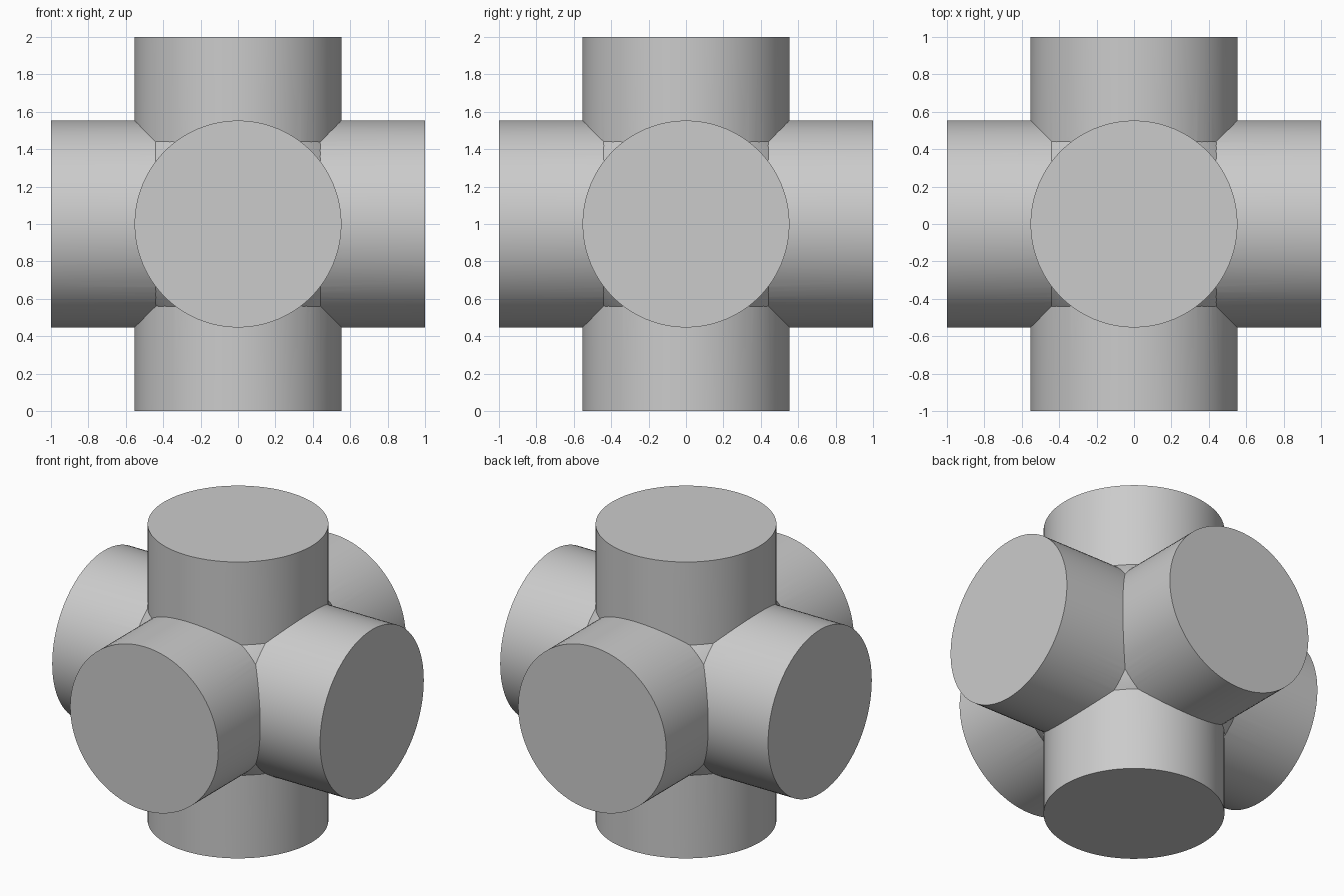
import bpy
import math

cube = bpy.data.objects.get("Cube")
if cube:
    bpy.data.objects.remove(cube, do_unlink=True)

RADIUS = 0.553
CORE_RADIUS = 0.707
CENTRE = (0, 0, 1)

grey = bpy.data.materials.new("plain grey")
grey.use_nodes = True
colour = (0.6, 0.6, 0.6, 1)
grey.diffuse_color = colour
grey.node_tree.nodes["Principled BSDF"].inputs["Base Color"].default_value = colour


def pipe(name, rotation):
    """Solid pipe through the centre, two units long."""
    bpy.ops.mesh.primitive_cylinder_add(
        vertices=96, radius=RADIUS, depth=2, location=CENTRE, rotation=rotation)
    obj = bpy.context.object
    obj.name = name
    obj.data.materials.append(grey)
    return obj


# Three crossing pipes, one along each axis
body = pipe("six_way_pipe_cross", (0, 0, 0))
side_pipe = pipe("side_pipe", (0, math.pi / 2, 0))
front_pipe = pipe("front_pipe", (math.pi / 2, 0, 0))

# Round core that softens the eight inner corners
bpy.ops.mesh.primitive_ico_sphere_add(
    subdivisions=5, radius=CORE_RADIUS, location=CENTRE)
core = bpy.context.object
core.name = "corner_core"
core.data.materials.append(grey)

# Fuse everything into one solid
bpy.context.view_layer.objects.active = body
for part in (side_pipe, front_pipe, core):
    union = body.modifiers.new("Join " + part.name, "BOOLEAN")
    union.operation = "UNION"
    union.solver = "EXACT"
    union.object = part
    bpy.ops.object.modifier_apply(modifier=union.name)
    bpy.data.objects.remove(part, do_unlink=True)

bpy.ops.object.select_all(action="DESELECT")
body.select_set(True)
bpy.ops.object.shade_smooth_by_angle(angle=math.radians(25))
